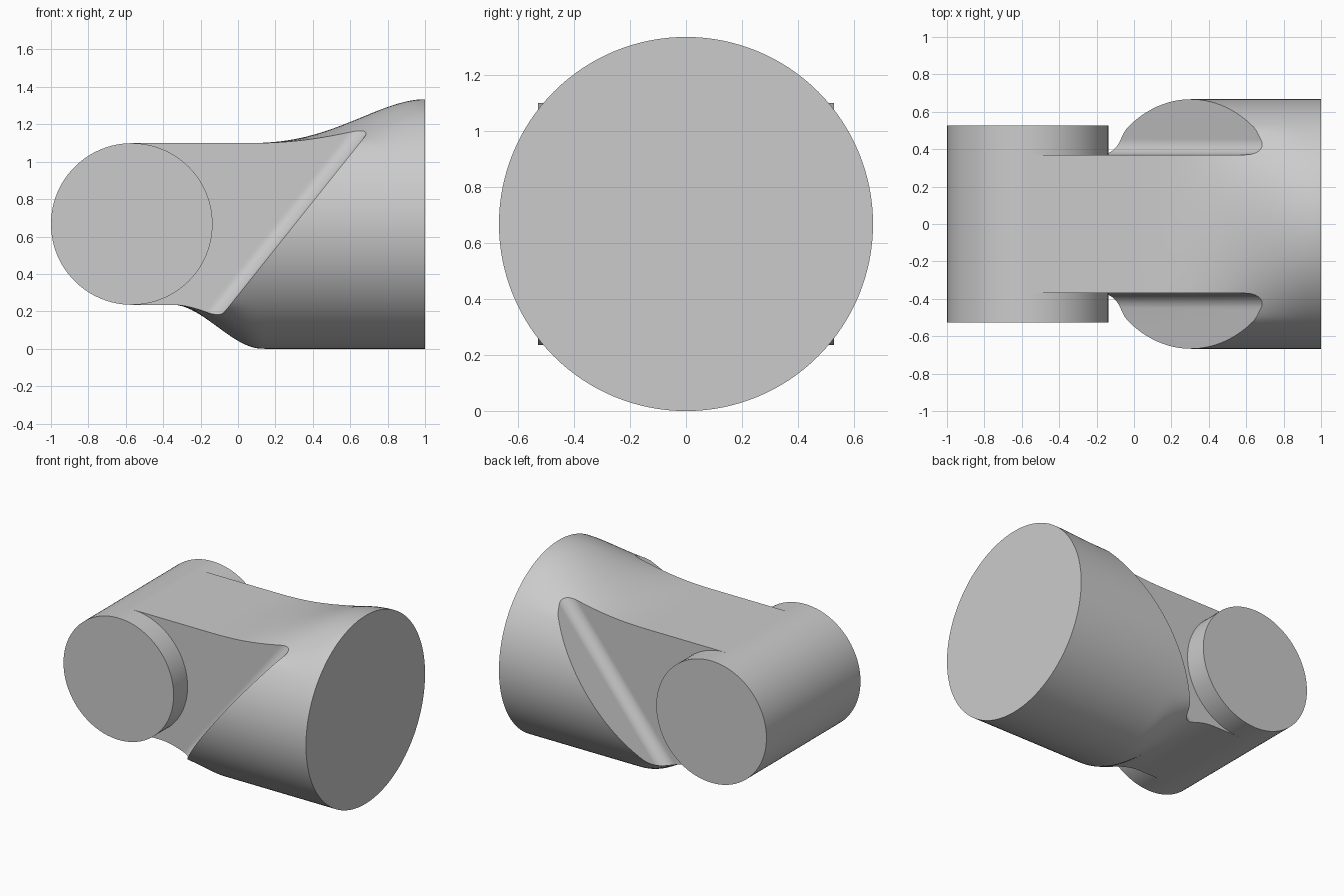
import bpy, bmesh, math
from mathutils import Vector

if "Cube" in bpy.data.objects:
    bpy.data.objects.remove(bpy.data.objects["Cube"])

R = 0.667            # barrel radius and axis height
PIN_R, PIN_X = 0.432, -0.568
WEB = 0.37           # half thickness of the neck
FILLET = 0.08
SEGS = 128

grey = bpy.data.materials.new("plain grey")
grey.use_nodes = True
grey.diffuse_color = (0.6, 0.6, 0.6, 1)
grey.node_tree.nodes["Principled BSDF"].inputs["Base Color"].default_value = (0.6, 0.6, 0.6, 1)


def smooth(u):
    u = min(max(u, 0), 1)
    return u * u * (3 - 2 * u)


def make_object(name, bm):
    bmesh.ops.recalc_face_normals(bm, faces=bm.faces)
    mesh = bpy.data.meshes.new(name)
    bm.to_mesh(mesh)
    bm.free()
    mesh.materials.append(grey)
    ob = bpy.data.objects.new(name, mesh)
    bpy.context.collection.objects.link(ob)
    return ob


def loft(name, rings):
    """Skin closed rings of points and cap both ends."""
    bm = bmesh.new()
    loops = [[bm.verts.new(p) for p in ring] for ring in rings]
    n = len(loops[0])
    for a, b in zip(loops, loops[1:]):
        for i in range(n):
            j = (i + 1) % n
            bm.faces.new((a[i], a[j], b[j], b[i]))
    bm.faces.new(loops[0])
    bm.faces.new(loops[-1])
    return make_object(name, bm)


def select_only(ob):
    bpy.ops.object.select_all(action='DESELECT')
    ob.select_set(True)
    bpy.context.view_layer.objects.active = ob


# Barrel blending into a flat-topped neck
def section(x):
    top = smooth(max(x, 0) ** 1.4)
    bottom = smooth((x + 0.35) / 0.48)
    ring = []
    for i in range(SEGS):
        a = 2 * math.pi * i / SEGS
        y, h = R * math.cos(a), R * math.sin(a)
        t = top if h > 0 else bottom
        if abs(h) > PIN_R:
            h = math.copysign(PIN_R + t * (abs(h) - PIN_R), h)
        ring.append((x, y, R + h))
    return ring


STEPS = 64
body = loft("barrel_and_neck",
            [section(PIN_X + (1 - PIN_X) * i / STEPS) for i in range(STEPS + 1)])

# Slanted side cuts with a rounded inner corner
start, end = Vector((-0.07, 0, 0.2)), Vector((0.69, 0, 1.15))
along = (end - start).normalized()
across = Vector((along.z, 0, -along.x))
profile = [(-2, 1), (-2, WEB)]
for i in range(13):
    a = math.pi / 2 * i / 12
    profile.append((-FILLET + FILLET * math.sin(a), WEB + FILLET - FILLET * math.cos(a)))
profile.append((0, 1))

for side in (-1, 1):
    ends = [[start + along * s + across * u + Vector((0, side * y, 0)) for u, y in profile]
            for s in (-1.5, 2.5)]
    cutter = loft("side_cutter", ends)
    cutter.hide_render = True
    mod = body.modifiers.new("side_cut", 'BOOLEAN')
    mod.operation = 'DIFFERENCE'
    mod.solver = 'EXACT'
    mod.object = cutter
    select_only(body)
    bpy.ops.object.modifier_apply(modifier=mod.name)
    bpy.data.objects.remove(cutter)

# Cross pin at the end of the neck
circle = [2 * math.pi * i / 96 for i in range(96)]
pin = loft("cross_pin", [[(PIN_X + PIN_R * math.cos(a), y, R + PIN_R * math.sin(a))
                          for a in circle] for y in (-0.527, 0.527)])

for ob in (body, pin):
    select_only(ob)
    bpy.ops.object.shade_smooth_by_angle(angle=math.radians(30))
